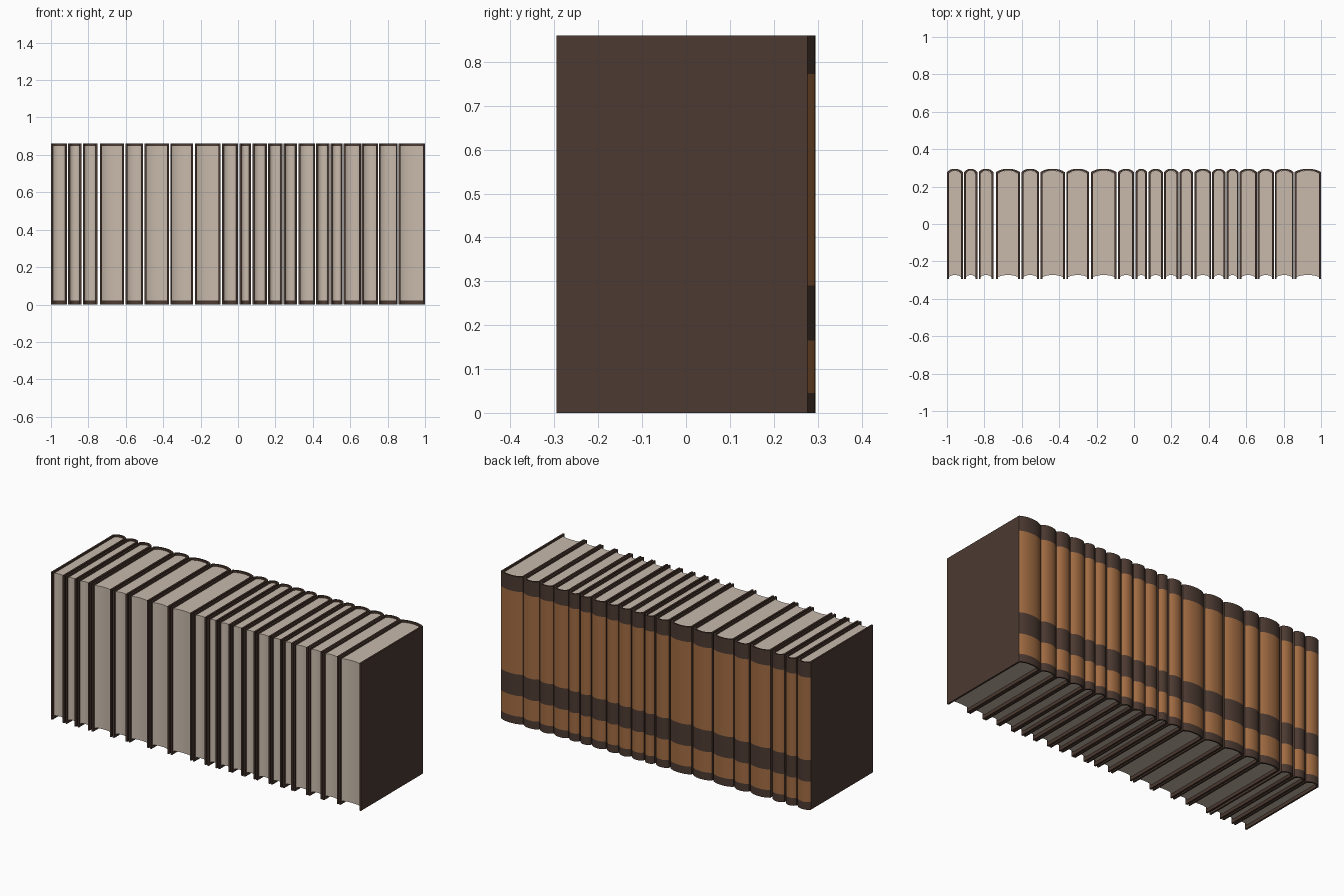
import bpy, bmesh

if "Cube" in bpy.data.objects:
    bpy.data.objects.remove(bpy.data.objects["Cube"])


def make_material(name, rgb):
    m = bpy.data.materials.new(name)
    m.diffuse_color = (*rgb, 1.0)
    m.use_nodes = True
    m.node_tree.nodes["Principled BSDF"].inputs["Base Color"].default_value = m.diffuse_color
    return m


LEATHER = make_material("dark brown leather", (0.072, 0.042, 0.031))
TAN = make_material("tan spine band", (0.36, 0.15, 0.055))
PAPER = make_material("paper", (0.58, 0.49, 0.41))

HEIGHT = 0.86
FRONT = -0.295          # front edge of the boards
SHOULDER = 0.277        # where the rounded spine starts
BULGE = 0.018           # how far the spine swells
BOARD = 0.010           # board thickness
STEPS = 10

# left and right edge of every book along the row
BOOKS = [(-1.0, -0.915), (-0.908, -0.838), (-0.83, -0.752), (-0.738, -0.61),
         (-0.602, -0.508), (-0.50, -0.37), (-0.362, -0.24), (-0.23, -0.093),
         (-0.085, 0.0), (0.008, 0.07), (0.078, 0.155), (0.16, 0.237),
         (0.243, 0.315), (0.323, 0.413), (0.418, 0.488), (0.494, 0.56),
         (0.564, 0.657), (0.661, 0.749), (0.753, 0.854), (0.858, 1.0)]

# heights where the spine changes colour; odd intervals are tan
LEVELS = [0.0, 0.045, 0.165, 0.29, 0.772, HEIGHT]


def arc(half, base, depth):
    """Rounded curve across a book, from left to right."""
    pts = []
    for i in range(STEPS + 1):
        t = -1 + 2 * i / STEPS
        t = 1.5 * t - 0.5 * t ** 3      # closer spacing near the shoulders
        pts.append((half * t, base + depth * (1 - abs(t) ** 2.5)))
    return pts


def finish(name, bm, mats, x):
    bmesh.ops.recalc_face_normals(bm, faces=bm.faces)
    mesh = bpy.data.meshes.new(name)
    bm.to_mesh(mesh)
    bm.free()
    ob = bpy.data.objects.new(name, mesh)
    for m in mats:
        mesh.materials.append(m)
    ob.location.x = x
    bpy.context.collection.objects.link(ob)
    bpy.ops.object.select_all(action='DESELECT')
    ob.select_set(True)
    bpy.context.view_layer.objects.active = ob
    bpy.ops.object.shade_smooth_by_angle(angle=0.6)


def book_cover(half, x):
    """U-shaped case: two boards joined by a banded round spine."""
    inner_half = half - BOARD
    outer = [(-half, FRONT)] + arc(half, SHOULDER, BULGE) + [(half, FRONT)]
    inner = ([(-inner_half, FRONT)] + arc(inner_half, SHOULDER - 0.008, BULGE)
             + [(inner_half, FRONT)])
    n = len(outer)
    bm = bmesh.new()
    rings_o = [[bm.verts.new((px, py, z)) for px, py in outer] for z in LEVELS]
    rings_i = [[bm.verts.new((px, py, z)) for px, py in inner] for z in LEVELS]
    for k in range(len(LEVELS) - 1):
        for rings in (rings_o, rings_i):
            for i in range(n - 1):
                f = bm.faces.new((rings[k][i], rings[k][i + 1],
                                  rings[k + 1][i + 1], rings[k + 1][i]))
                # tan bands only on the outside of the spine
                if rings is rings_o and k % 2 == 1 and 0 < i < n - 2:
                    f.material_index = 1
        # front edges of the boards
        for i in (0, n - 1):
            bm.faces.new((rings_o[k][i], rings_i[k][i],
                          rings_i[k + 1][i], rings_o[k + 1][i]))
    # top and bottom rims
    for k in (0, -1):
        for i in range(n - 1):
            bm.faces.new((rings_o[k][i], rings_o[k][i + 1],
                          rings_i[k][i + 1], rings_i[k][i]))
    finish("book_cover", bm, (LEATHER, TAN), x)


def page_block(half, x):
    """Paper block with a hollow fore edge and a rounded back."""
    h = half - BOARD + 0.0005
    back = arc(h, SHOULDER - 0.009, BULGE)
    fore = arc(h, -0.284, 0.011)
    bm = bmesh.new()
    outline = back + fore[::-1]
    face = bm.faces.new([bm.verts.new((px, py, 0.019)) for px, py in outline])
    ext = bmesh.ops.extrude_face_region(bm, geom=[face], use_keep_orig=True)
    top = [v for v in ext["geom"] if isinstance(v, bmesh.types.BMVert)]
    bmesh.ops.translate(bm, verts=top, vec=(0, 0, 0.830))
    finish("page_block", bm, (PAPER,), x)


for left, right in BOOKS:
    half_width, centre = (right - left) / 2, (left + right) / 2
    book_cover(half_width, centre)
    page_block(half_width, centre)
